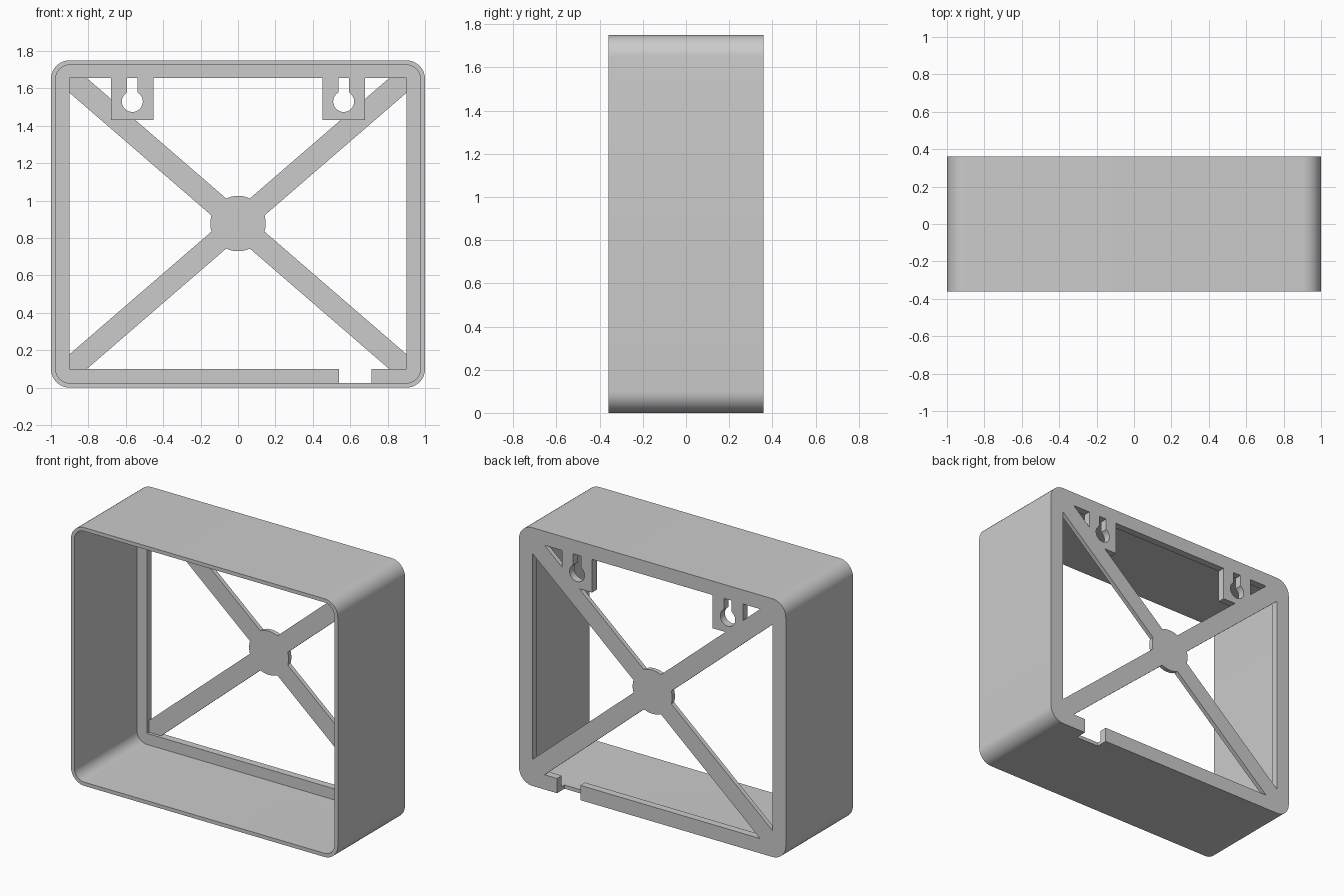
import bpy, bmesh, math

if "Cube" in bpy.data.objects:
    bpy.data.objects.remove(bpy.data.objects["Cube"])

BACK, MID = 0.36, 0.8775      # back plane y, middle height


def prism(name, pts, y0, y1):
    """Extrude an (x, z) outline from y0 to y1."""
    bm = bmesh.new()
    face = bm.faces.new([bm.verts.new((x, y0, z)) for x, z in pts])
    ext = bmesh.ops.extrude_face_region(bm, geom=[face])
    verts = [v for v in ext["geom"] if isinstance(v, bmesh.types.BMVert)]
    bmesh.ops.translate(bm, vec=(0, y1 - y0, 0), verts=verts)
    bmesh.ops.recalc_face_normals(bm, faces=bm.faces)
    me = bpy.data.meshes.new(name)
    bm.to_mesh(me)
    bm.free()
    ob = bpy.data.objects.new(name, me)
    bpy.context.collection.objects.link(ob)
    return ob


def rect(x0, x1, z0, z1):
    return [(x0, z0), (x1, z0), (x1, z1), (x0, z1)]


def arc(cx, cz, r, a0, a1, n):
    return [(cx + r * math.cos(a0 + (a1 - a0) * i / n),
             cz + r * math.sin(a0 + (a1 - a0) * i / n)) for i in range(n + 1)]


def rounded(x, z0, z1, r):
    q = math.pi / 2
    centres = [(x - r, z1 - r), (r - x, z1 - r), (r - x, z0 + r), (x - r, z0 + r)]
    return [p for k, (cx, cz) in enumerate(centres)
            for p in arc(cx, cz, r, k * q, (k + 1) * q, 10)]


def combine(target, tool, operation):
    mod = target.modifiers.new(operation.lower(), 'BOOLEAN')
    mod.operation, mod.object, mod.solver = operation, tool, 'EXACT'
    bpy.context.view_layer.objects.active = target
    bpy.ops.object.modifier_apply(modifier=mod.name)
    bpy.data.objects.remove(tool, do_unlink=True)


# Box shell: rounded walls with a rectangular opening in the back frame
shell = prism("box_shell", rounded(1.0, 0, 1.75, 0.1), -BACK, BACK)
combine(shell, prism("cavity", rounded(0.975, 0.025, 1.725, 0.075),
                     -0.5, BACK - 0.05), 'DIFFERENCE')
combine(shell, prism("opening", rect(-0.9, 0.9, 0.1, 1.655), 0, 0.5), 'DIFFERENCE')
# Cable notch at the bottom of the back
combine(shell, prism("notch", rect(0.54, 0.715, -0.1, 0.2), BACK - 0.08, 0.5), 'DIFFERENCE')

# Cross brace: four diagonal arms joined by a round hub
W, H, HALF, R = 0.9, 0.7775, 0.06, 0.148
slope = math.atan2(H, W)
spread = math.asin(HALF / R)
cx, cz = HALF / math.sin(slope), HALF / math.cos(slope)
angles = [slope, math.pi - slope, math.pi + slope, 2 * math.pi - slope]
outline = []
for k, a in enumerate(angles):
    sx, sz = (1, -1, -1, 1)[k], (1, 1, -1, -1)[k]
    tip = [(W, H - cz), (W, H), (W - cx, H)]
    if k % 2:
        tip.reverse()
    outline += [(sx * x, MID + sz * z) for x, z in tip]
    nxt = angles[k + 1] if k < 3 else angles[0] + 2 * math.pi
    outline += arc(0, MID, R, a + spread, nxt - spread, 8)
brace = prism("cross_brace", outline, BACK - 0.03, BACK)

# Hanging tabs with keyholes
for s in (-1, 1):
    c = s * 0.565
    tab = prism("hanging_tab", rect(c - 0.113, c + 0.113, 1.43, 1.655), BACK - 0.05, BACK)
    combine(brace, tab, 'UNION')
for s in (-1, 1):
    c, a = s * 0.565, math.asin(0.029 / 0.056)
    q = math.pi / 2
    key = arc(c, 1.53, 0.056, q + a, q + 2 * math.pi - a, 28)
    key += [(c + 0.029, 1.66), (c - 0.029, 1.66)]
    combine(brace, prism("keyhole", key, 0.2, 0.5), 'DIFFERENCE')

# Smooth the rounded surfaces, keep edges sharp
for ob in (shell, brace):
    bpy.ops.object.select_all(action='DESELECT')
    ob.select_set(True)
    bpy.context.view_layer.objects.active = ob
    bpy.ops.object.shade_smooth_by_angle(angle=math.radians(30))
